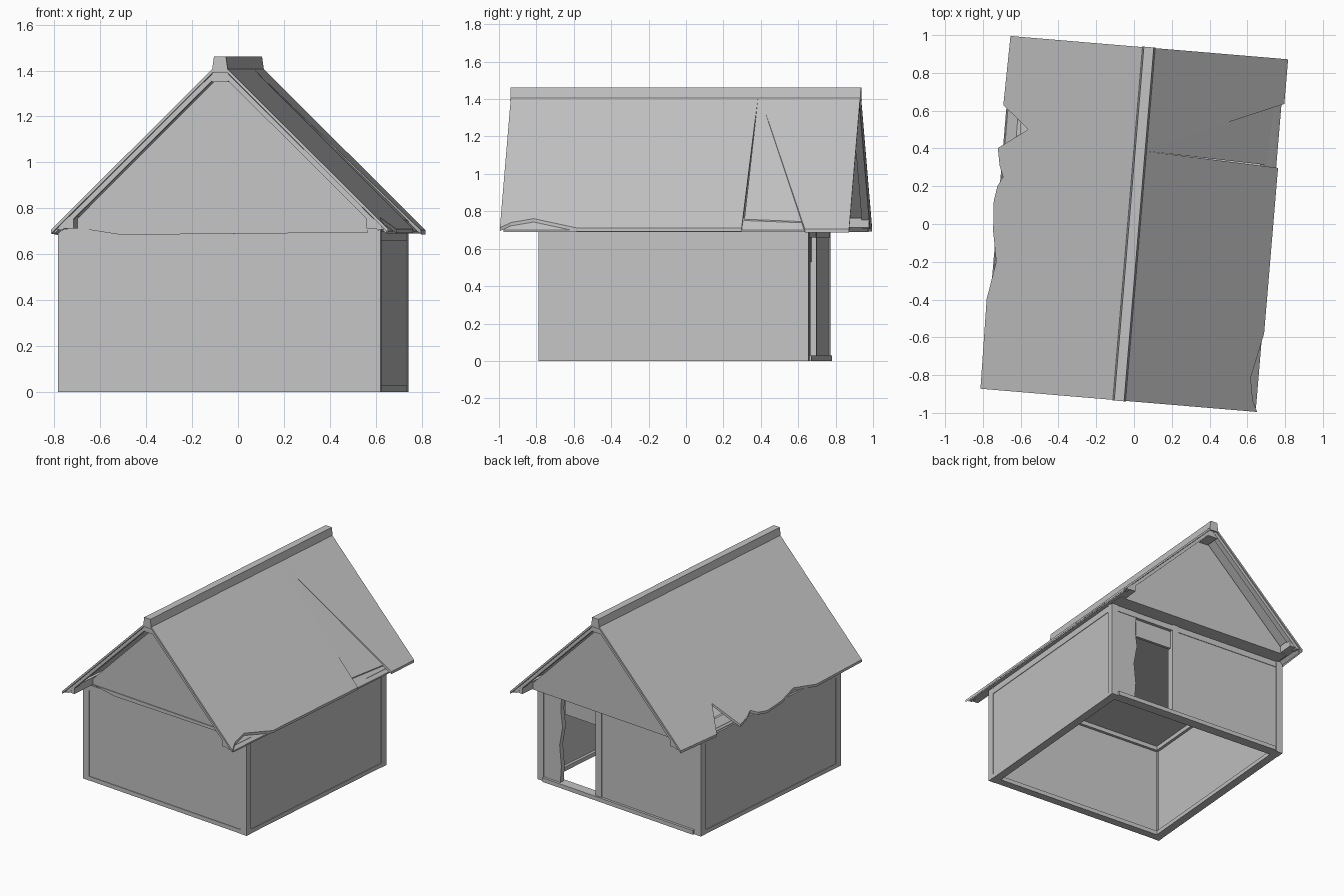
import bpy, bmesh, math
from mathutils import Matrix, Vector

if "Cube" in bpy.data.objects:
    bpy.data.objects.remove(bpy.data.objects["Cube"], do_unlink=True)

# One plain grey for the whole hut
grey = bpy.data.materials.new("plain grey")
grey.use_nodes = True
grey.diffuse_color = (0.55, 0.55, 0.55, 1)
grey.node_tree.nodes["Principled BSDF"].inputs["Base Color"].default_value = (0.55, 0.55, 0.55, 1)

TURN = Matrix.Rotation(math.radians(-4.8), 4, 'Z')   # the hut stands slightly turned
WX, WY, WH = 0.705, 0.725, 0.71                      # wall half sizes and height
WALLS = TURN @ Matrix.Translation((-0.02, -0.01, 0))
RUN, EAVE, RIDGE, END = 0.735, 0.71, 1.44, 0.937     # roof measures
SLOPE = (RIDGE - EAVE) / RUN


def finish(name, bm, matrix):
    bmesh.ops.recalc_face_normals(bm, faces=bm.faces)
    mesh = bpy.data.meshes.new(name)
    bm.to_mesh(mesh)
    bm.free()
    mesh.materials.append(grey)
    ob = bpy.data.objects.new(name, mesh)
    ob.matrix_world = matrix
    bpy.context.collection.objects.link(ob)
    return ob


def box(name, lo, hi, matrix=WALLS):
    bm = bmesh.new()
    lo, hi = Vector(lo), Vector(hi)
    size = Matrix.Diagonal((*(hi - lo), 1))
    bmesh.ops.create_cube(bm, size=1, matrix=Matrix.Translation((lo + hi) / 2) @ size)
    return finish(name, bm, matrix)


def prism(name, points, offset, matrix=TURN):
    """Extrude a flat outline along an offset."""
    bm = bmesh.new()
    face = bm.faces.new([bm.verts.new(p) for p in points])
    out = bmesh.ops.extrude_face_region(bm, geom=[face])
    verts = [g for g in out["geom"] if isinstance(g, bmesh.types.BMVert)]
    bmesh.ops.translate(bm, verts=verts, vec=offset)
    if face.is_valid is False:
        bm.faces.new([bm.verts[i] for i in range(len(points))])
    return finish(name, bm, matrix)


# Walls, a little behind the corner posts
IN, T = 0.006, 0.04
box("front_wall", (-WX + IN, -WY + IN, 0.01), (WX - IN, -WY + T, WH))
for side, s in (("right", -1), ("left", 1)):
    a, b = sorted((s * (WX - IN), s * (WX - T)))
    box(side + "_wall", (a, -WY + T, 0.01), (b, WY - T, WH))

# Back wall with a doorway
box("back_wall_main", (-WX + IN, WY - T, 0.01), (0.16, WY - IN, WH))
box("door_post", (0.155, WY - 0.055, 0.0), (0.205, WY, WH))
box("door_lintel", (0.205, WY - 0.045, 0.53), (0.49, WY - 0.025, WH))
jamb = [(WX - IN, 0.01), (0.515, 0.01), (0.505, 0.15), (0.52, 0.30),
        (0.495, 0.44), (0.51, 0.56), (0.50, WH), (WX - IN, WH)]
prism("back_wall_door_side", [(x, WY - IN, z) for x, z in jamb], (0, -T + IN, 0), WALLS)

# Corner posts, sills, top plates and ceiling
P = 0.05
for sx in (-1, 1):
    for sy in (-1, 1):
        x, y = sorted((sx * WX, sx * (WX - P))), sorted((sy * WY, sy * (WY - P)))
        box("corner_post", (x[0], y[0], 0), (x[1], y[1], WH))
for label, z0, z1 in (("sill", 0.0, 0.03), ("top_plate", 0.66, 0.70)):
    for s in (-1, 1):
        inset = 0.002
        x = sorted((s * (WX - inset), s * (WX - 0.06)))
        y = sorted((s * (WY - inset), s * (WY - 0.06)))
        box("side_" + label, (x[0], -WY + 0.06, z0), (x[1], WY - 0.06, z1))
        box("end_" + label, (-WX + inset, y[0], z0), (WX - inset, y[1], z1))
box("back_sill_board", (-WX + 0.06, WY - 0.02, 0.0), (WX - 0.05, WY + 0.012, 0.03))
box("ceiling", (-WX + T, -WY + T, 0.69), (WX - T, WY - T, 0.705))

# Gables: the front one flush with its wall, the back one standing proud
for name, y, depth in (("front_gable", -0.735, 0.04), ("back_gable", 0.815, -0.12)):
    tri = [(-0.69, y, 0.705), (0.69, y, 0.705), (0.0, y, 1.395)]
    prism(name, tri, (0, depth, 0))
prism("front_gable_board", [(-0.64, -0.74, 0.715), (0.63, -0.74, 0.715), (0.63, -0.74, 0.695),
                            (-0.45, -0.74, 0.685)], (0, 0.01, 0))


def on_roof(x, y, drop=0.0):
    return Vector((x, y, RIDGE - abs(x) * SLOPE - drop))


# Roof sheets with ragged eaves, given as (distance from ridge, y)
eaves = {
    "right_roof": (-1, [(0.737, -END), (0.744, -0.46), (0.71, -0.26), (0.74, -0.10), (0.75, 0.06),
                        (0.737, 0.14), (0.712, 0.19), (0.735, 0.25), (0.752, 0.34), (0.60, 0.452),
                        (0.742, 0.57), (0.735, END)]),
    "left_roof_front": (1, [(0.733, -END), (0.705, -0.88), (0.684, -0.76), (0.735, -0.52), (0.735, 0.36)]),
    "left_roof_patch": (1, [(0.675, 0.37), (0.688, 0.69)]),
    "left_roof_back": (1, [(0.74, 0.70), (0.74, END)]),
}
tops = {"right_roof": [END, -END], "left_roof_front": [0.39, -END],
        "left_roof_patch": [0.39], "left_roof_back": [END, 0.39]}
for name, (s, edge) in eaves.items():
    drop = 0.012 if name == "left_roof_patch" else 0.0
    pts = [on_roof(s * x, y, drop) for x, y in edge]
    pts += [on_roof(s * 0.004, y) for y in tops[name]]
    prism(name, pts, (0, 0, -0.018))

# Roof timbers: rake rafters, eave beams and battens
for s in (-1, 1):
    for sy in (-1, 1):
        y = sy * (END - 0.008)
        rake = [on_roof(s * x, y, d) for x, d in ((0.0, 0.02), (0.715, 0.02), (0.69, 0.05), (0.0, 0.05))]
        prism("rake_rafter", rake, (0, -sy * 0.04, 0))
    beam = [(s * 0.64, 0.712), (s * 0.705, 0.712), (s * 0.705, 0.722), (s * 0.66, 0.765), (s * 0.64, 0.765)]
    prism("eave_beam", [(x, -END + 0.01, z) for x, z in beam], (0, 2 * END - 0.02, 0))
    batten = [on_roof(s * x, -END + 0.02, d) for x, d in ((0.695, 0.019), (0.725, 0.019), (0.725, 0.03), (0.695, 0.03))]
    prism("eave_batten", batten, (0, 2 * END - 0.04, 0))

# Ridge beam and the cap over it
box("ridge_beam", (-0.035, -END + 0.01, 1.35), (0.035, END - 0.01, 1.405), TURN)
cap = [(-0.036, 1.392), (0.036, 1.392), (0.026, 1.462), (-0.026, 1.462)]
prism("ridge_cap", [(x, -END - 0.003, z) for x, z in cap], (0, 2 * END + 0.006, 0))
